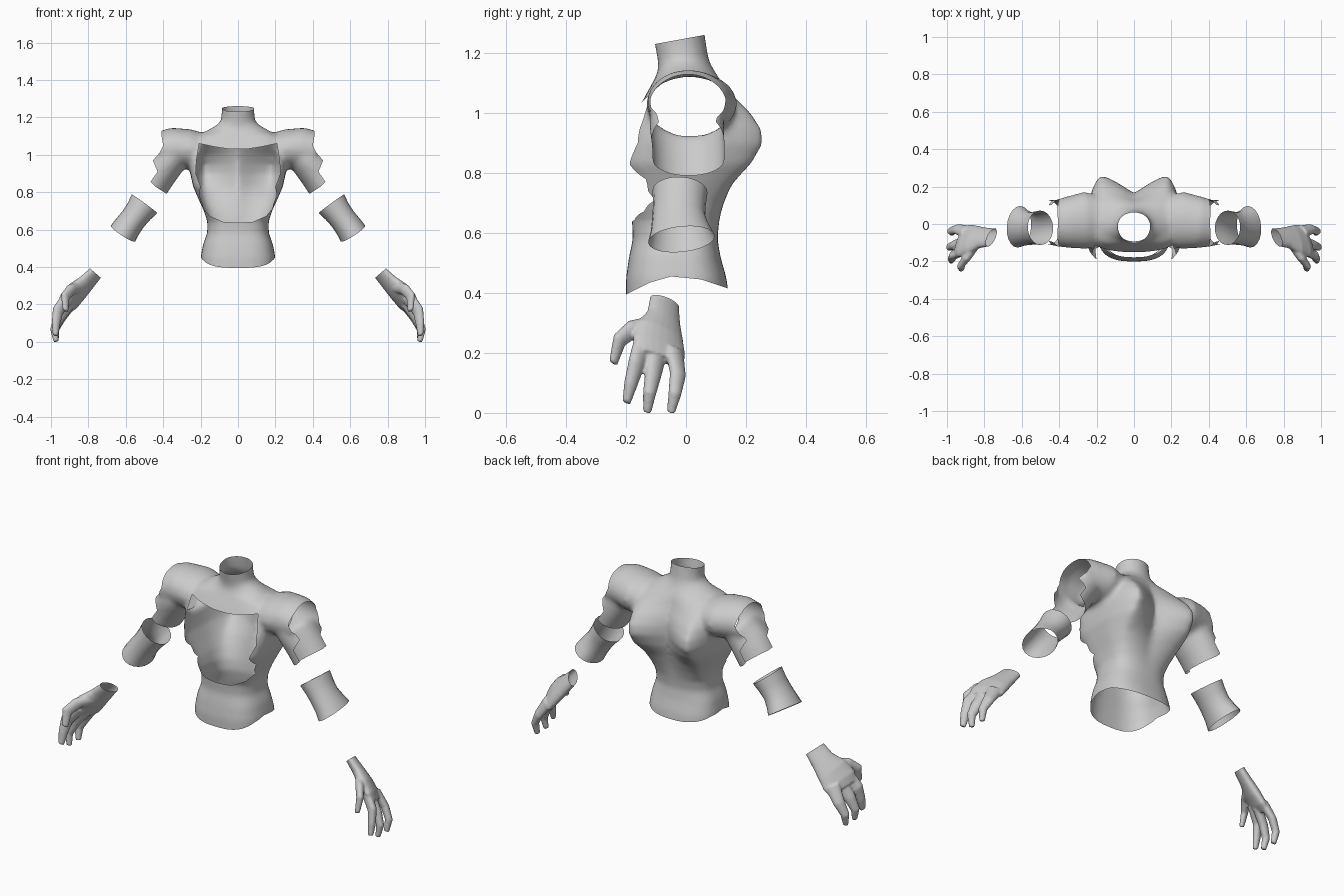
import bpy, bmesh, math
from mathutils import Vector

if "Cube" in bpy.data.objects:
    bpy.data.objects.remove(bpy.data.objects["Cube"])


def loft(bm, rings, caps=True):
    """Skin a list of closed rings of points."""
    vs = [[bm.verts.new(p) for p in r] for r in rings]
    n = len(vs[0])
    for a, b in zip(vs, vs[1:]):
        for i in range(n):
            j = (i + 1) % n
            bm.faces.new((a[i], a[j], b[j], b[i]))
    if caps:
        bm.faces.new(vs[0][::-1])
        bm.faces.new(vs[-1])


def tube(bm, sections, n=20, caps=True):
    """Sections: (x, y, z, thickness radius, radius along y)."""
    pts = [Vector(s[:3]) for s in sections]
    rings = []
    for i, s in enumerate(sections):
        t = (pts[min(i + 1, len(pts) - 1)] - pts[max(i - 1, 0)]).normalized()
        b = Vector((0, 1, 0))
        b = (b - t * b.dot(t)).normalized()
        m = t.cross(b)
        rings.append([pts[i] + m * s[3] * math.cos(2 * math.pi * k / n)
                      + b * s[4] * math.sin(2 * math.pi * k / n) for k in range(n)])
    loft(bm, rings, caps)


def make(name, bm):
    bmesh.ops.recalc_face_normals(bm, faces=bm.faces[:])
    me = bpy.data.meshes.new(name)
    bm.to_mesh(me)
    bm.free()
    ob = bpy.data.objects.new(name, me)
    bpy.context.collection.objects.link(ob)
    return ob


def fuse(bm, voxel, iterations):
    """Melt overlapping solids into one smooth skin, returned as a bmesh."""
    ob = make("temp", bm)
    r = ob.modifiers.new("remesh", 'REMESH')
    r.mode = 'VOXEL'
    r.voxel_size = voxel
    s = ob.modifiers.new("smooth", 'SMOOTH')
    s.factor, s.iterations = 0.5, iterations
    dg = bpy.context.evaluated_depsgraph_get()
    me = bpy.data.meshes.new_from_object(ob.evaluated_get(dg))
    out = bmesh.new()
    out.from_mesh(me)
    bpy.data.objects.remove(ob)
    bpy.data.meshes.remove(me)
    return out


def slice_off(bm, co, no):
    """Remove everything on the normal's side of a plane."""
    bmesh.ops.bisect_plane(bm, geom=bm.verts[:] + bm.edges[:] + bm.faces[:], dist=1e-6,
                           plane_co=co, plane_no=no, clear_outer=True)


def inside(p, poly):
    hit = False
    for (x1, y1), (x2, y2) in zip(poly, poly[1:] + poly[:1]):
        if (y1 > p[1]) != (y2 > p[1]) and p[0] < (x2 - x1) * (p[1] - y1) / (y2 - y1) + x1:
            hit = not hit
    return hit


def cut(bm, poly, axis, near):
    """Cut a polygon (drawn in axis/z) out of the faces that satisfy near."""
    for (a1, z1), (a2, z2) in zip(poly, poly[1:] + poly[:1]):
        co, no = Vector((0, 0, z1)), Vector((0, 0, a1 - a2))
        co[axis], no[axis] = a1, z2 - z1
        faces = [f for f in bm.faces if near(f.calc_center_median())]
        geom = set(faces)
        for f in faces:
            geom.update(f.edges)
            geom.update(f.verts)
        bmesh.ops.bisect_plane(bm, geom=list(geom), dist=1e-6, plane_co=co, plane_no=no)
    dead = []
    for f in bm.faces:
        c = f.calc_center_median()
        if near(c) and inside((c[axis], c.z), poly):
            dead.append(f)
    bmesh.ops.delete(bm, geom=dead, context='FACES')


def finish(name, bm):
    ob = make(name, bm)
    ob.data.polygons.foreach_set("use_smooth", [True] * len(ob.data.polygons))
    m = ob.modifiers.new("mirror", 'MIRROR')
    m.merge_threshold = 0.0005
    return ob


# Torso: z, half width, front y, back y, shoulder-blade bulge
profile = [(.34, .2, -.2, .15, 0), (.45, .2, -.2, .135, 0), (.52, .187, -.19, .115, 0),
           (.58, .165, -.177, .105, 0), (.64, .163, -.18, .11, .01), (.7, .182, -.185, .12, .03),
           (.76, .21, -.19, .135, .05), (.83, .24, -.225, .155, .1), (.9, .255, -.205, .165, .13),
           (.95, .257, -.19, .165, .12), (1.0, .252, -.165, .155, .095), (1.05, .242, -.14, .135, .06),
           (1.1, .21, -.112, .118, .02), (1.13, .165, -.097, .102, 0), (1.155, .12, -.092, .086, 0),
           (1.18, .092, -.095, .076, 0), (1.23, .087, -.105, .067, 0), (1.32, .09, -.11, .055, 0)]


def torso_ring(z, w, front, back, bulge, n=72):
    ring = []
    for k in range(n):
        t = 2 * math.pi * k / n
        c, s = math.cos(t), math.sin(t)
        boxy = 2 if z > 1.12 else ((4 if z > .68 else 2.9) if s < 0 else 2.5)
        x = w * math.copysign(abs(c) ** (2 / boxy), c)
        h = abs(s) ** (2 / boxy)
        y = -.01 + (back + .01 if s > 0 else front + .01) * h
        if s > 0:
            y += bulge * max(0, 1 - abs(abs(x) - .18) / .175) * min(1, h * 1.5)
        ring.append((x, y, z))
    return ring


bm = bmesh.new()
loft(bm, [torso_ring(*p) for p in profile])
# Shoulder bar and upper arms
bar = [(.43, .002, 1.02, .1, .122), (.35, .008, 1.035, .11, .138), (.26, .02, 1.03, .107, .152),
       (.2, .015, 1.02, .1, .14)]
tube(bm, [(-b[0], *b[1:]) for b in bar] + [(0, .005, 1.03, .09, .11)] + bar[::-1], 32)
for s in (1, -1):
    tube(bm, [(s * .32, 0, 1.05, .1, .12), (s * .378, .002, .97, .1, .125),
              (s * .436, .008, .889, .1, .122), (s * .524, .01, .767, .108, .12)], 32)
bm = fuse(bm, .013, 7)
slice_off(bm, (0, 0, 0), (-1, 0, 0))
slice_off(bm, (0, -.105, 1.23), (0, -.03, .165))
# Waist edge
cut(bm, [(-.4, .2), (-.3, .37), (-.2, .395), (-.12, .435), (-.05, .455), (.05, .445), (.14, .415),
         (.3, .36), (.4, .2)], 1, lambda c: c.z < .5)
# Chest opening
cut(bm, [(-.1, 1.03), (.05, 1.031), (.12, 1.042), (.208, 1.06), (.222, .97), (.226, .9), (.2, .83),
         (.207, .78), (.19, .74), (.183, .71), (.15, .672), (.08, .642), (-.1, .63)],
    0, lambda c: c.y < -.02 and c.x < .28 and .6 < c.z < 1.1)
# Jagged outer shoulder opening and sleeve end
cut(bm, [(.39, 1.25), (.41, 1.11), (.40, 1.05), (.42, 1.01), (.455, .97), (.43, .91), (.468, .855),
         (.445, .832), (.38, .79), (.32, .75), (.32, .6), (.8, .6), (.8, 1.25)],
    0, lambda c: c.x > .33)
finish("torso", bm)

# Open elbow bands
bm = bmesh.new()
tube(bm, [(.5, -.02, .738, .084, .092), (.53, -.022, .697, .075, .088), (.56, -.024, .657, .071, .088),
          (.59, -.02, .617, .074, .097), (.615, -.015, .579, .078, .112)], 20, False)
finish("elbow_band", bm)

# Hands: palm, three fingers and a thumb
bm = bmesh.new()
tube(bm, [(.735, -.07, .41, .031, .05), (.77, -.072, .365, .031, .049), (.815, -.074, .315, .037, .056),
          (.86, -.086, .265, .042, .078), (.9, -.09, .215, .038, .088), (.925, -.09, .18, .026, .08)])
digits = [[(.885, -.14, .22), (.94, -.165, .145), (.958, -.185, .08), (.97, -.199, .028)],
          [(.9, -.095, .2), (.95, -.11, .12), (.978, -.122, .06), (.973, -.13, .001)],
          [(.91, -.04, .22), (.96, -.027, .14), (.983, -.037, .07), (.972, -.05, .001)],
          [(.835, -.1, .285), (.855, -.175, .25), (.872, -.222, .198), (.882, -.243, .13)]]
for d in digits:
    tube(bm, [(*p, r, r) for p, r in zip(d, (.032, .027, .022, .014))], 14)
# Turn the thumb side of the palm outwards
for v in bm.verts:
    k = -.5 * max(0, min(1, v.co.z / .2)) * (v.co.y + .08)
    v.co += Vector((.75, 0, .65)) * k
bm = fuse(bm, .006, 4)
slice_off(bm, (.765, -.065, .37), (-.65, 0, .75))
finish("hand", bm)
